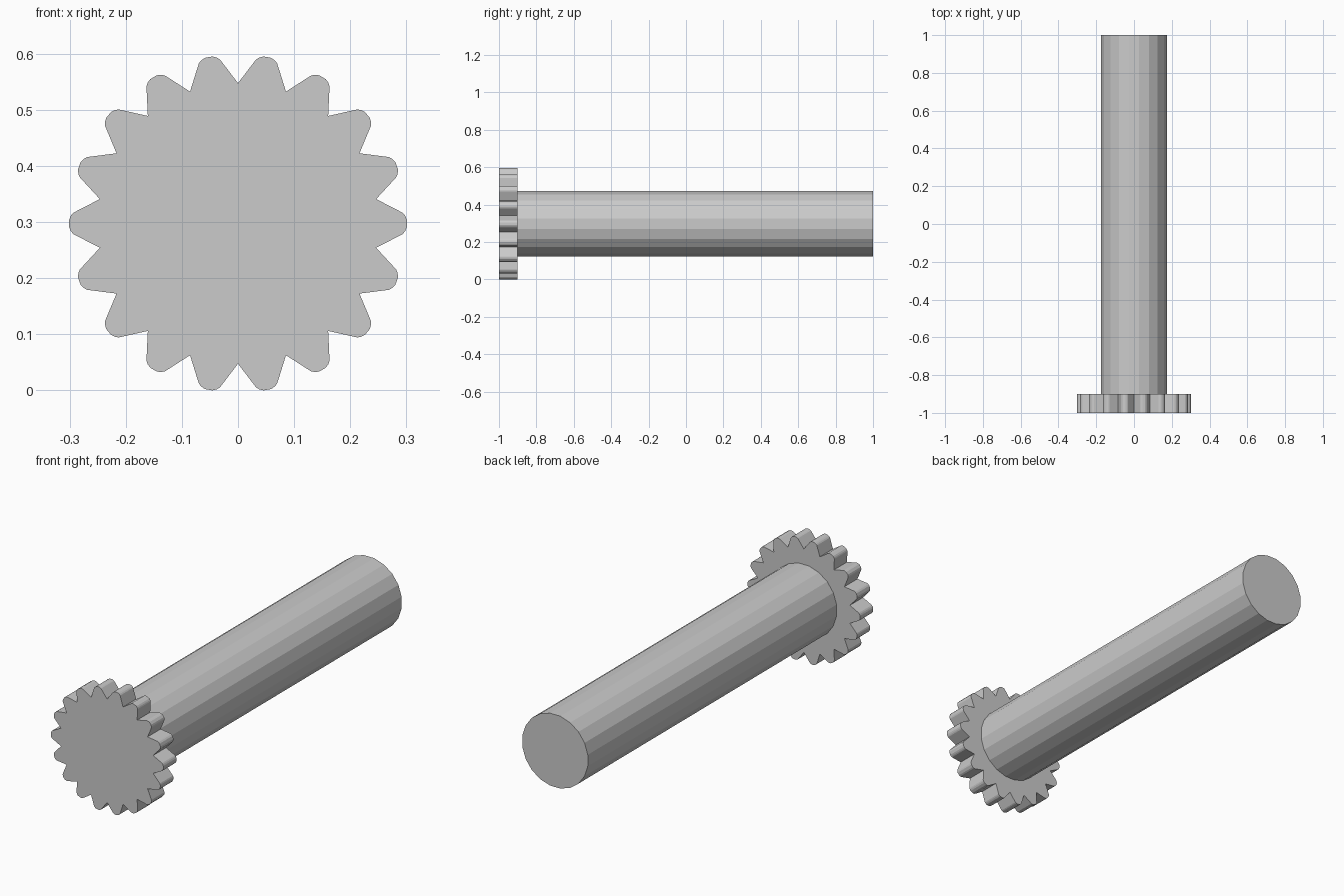
import bpy
import math

cube = bpy.data.objects.get("Cube")
if cube:
    bpy.data.objects.remove(cube, do_unlink=True)

AXIS_Z = 0.2975
TEETH = 18
SHAFT_SIDES = 20

grey = bpy.data.materials.new("plain grey")
grey.use_nodes = True
colour = (0.6, 0.6, 0.6, 1)
grey.diffuse_color = colour
grey.node_tree.nodes["Principled BSDF"].inputs["Base Color"].default_value = colour


def prism(name, outline, y0, y1):
    """Extrude an (x, z) outline along y, with flat caps."""
    n = len(outline)
    verts = [(x, y, z + AXIS_Z) for y in (y0, y1) for x, z in outline]
    faces = [tuple(range(n)), tuple(reversed(range(n, 2 * n)))]
    faces += [(i, i + n, (i + 1) % n + n, (i + 1) % n) for i in range(n)]
    mesh = bpy.data.meshes.new(name)
    mesh.from_pydata(verts, [], faces)
    mesh.materials.append(grey)
    obj = bpy.data.objects.new(name, mesh)
    bpy.context.collection.objects.link(obj)
    return obj


def polar(radius, degrees):
    a = math.radians(degrees)
    return radius * math.cos(a), radius * math.sin(a)


# Gear: one rounded tooth (radius, angle from its middle) repeated around the axis
half_tooth = [(0.25, -10), (0.2875, -4.5), (0.294, -3.7), (0.298, -2.7), (0.301, -1.3)]
tooth = half_tooth + [(r, -a) for r, a in reversed(half_tooth[1:])]
step = 360 / TEETH
gear_outline = [polar(r, a + k * step) for k in range(TEETH) for r, a in tooth]
prism("gear", gear_outline, -1.0, -0.9)

# Shaft: faceted rod behind the gear, with a flat side facing each way
turn = 360 / SHAFT_SIDES
shaft_outline = [polar(0.177, (k + 0.5) * turn) for k in range(SHAFT_SIDES)]
prism("shaft", shaft_outline, -0.9, 1.0)
